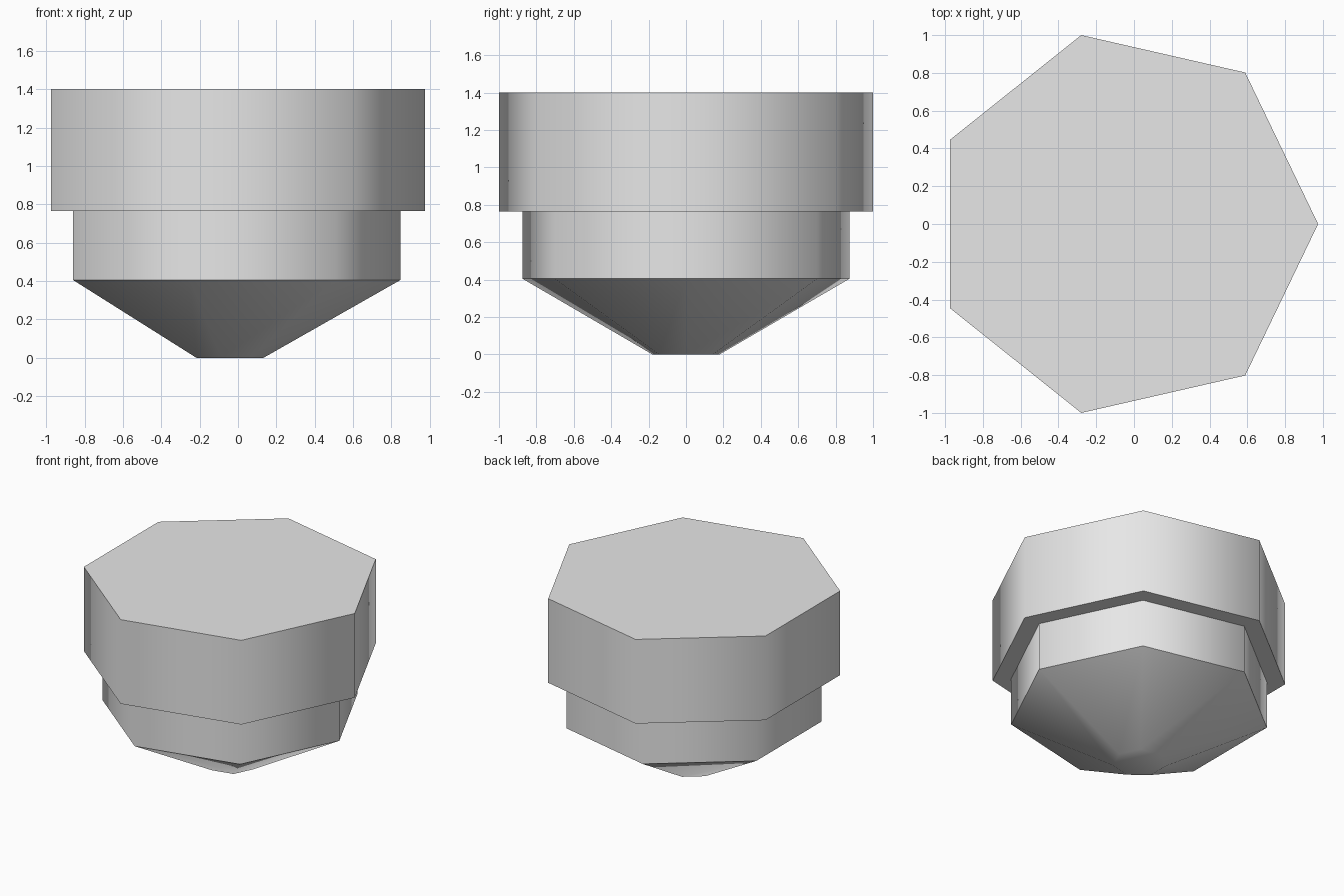
import bpy, bmesh, math

default = bpy.data.objects.get("Cube")
if default:
    bpy.data.objects.remove(default, do_unlink=True)

SIDES = 7
CENTRE_X = -0.051

# Pale grey finish
grey = bpy.data.materials.new("pale grey")
grey.use_nodes = True
colour = (0.8, 0.8, 0.8, 1)
grey.diffuse_color = colour
grey.node_tree.nodes["Principled BSDF"].inputs["Base Color"].default_value = colour

# Stepped profile, from tip to flat top: (corner radius, height)
profile = [(0.184, 0), (0.897, 0.405), (0.897, 0.765), (1.0257, 0.765), (1.0257, 1.4)]


def ring(bm, radius, z):
    angles = [math.tau * i / SIDES for i in range(SIDES)]
    return [bm.verts.new((CENTRE_X + radius * math.cos(a), radius * math.sin(a), z))
            for a in angles]


# Seven-sided body: tapered tip, collar and wide head
bm = bmesh.new()
rings = [ring(bm, r, z) for r, z in profile]
for low, high in zip(rings, rings[1:]):
    for i in range(SIDES):
        j = (i + 1) % SIDES
        bm.faces.new((low[i], low[j], high[j], high[i]))

# Flat tip and top
bm.faces.new(rings[0][::-1])
bm.faces.new(rings[-1])
bmesh.ops.recalc_face_normals(bm, faces=bm.faces)

mesh = bpy.data.meshes.new("stepped_plug")
bm.to_mesh(mesh)
bm.free()
mesh.materials.append(grey)
plug = bpy.data.objects.new("stepped_plug", mesh)
bpy.context.collection.objects.link(plug)

# Soft shading round the sides, sharp rims
bpy.ops.object.select_all(action="DESELECT")
plug.select_set(True)
bpy.context.view_layer.objects.active = plug
bpy.ops.object.shade_smooth_by_angle(angle=math.radians(55))
